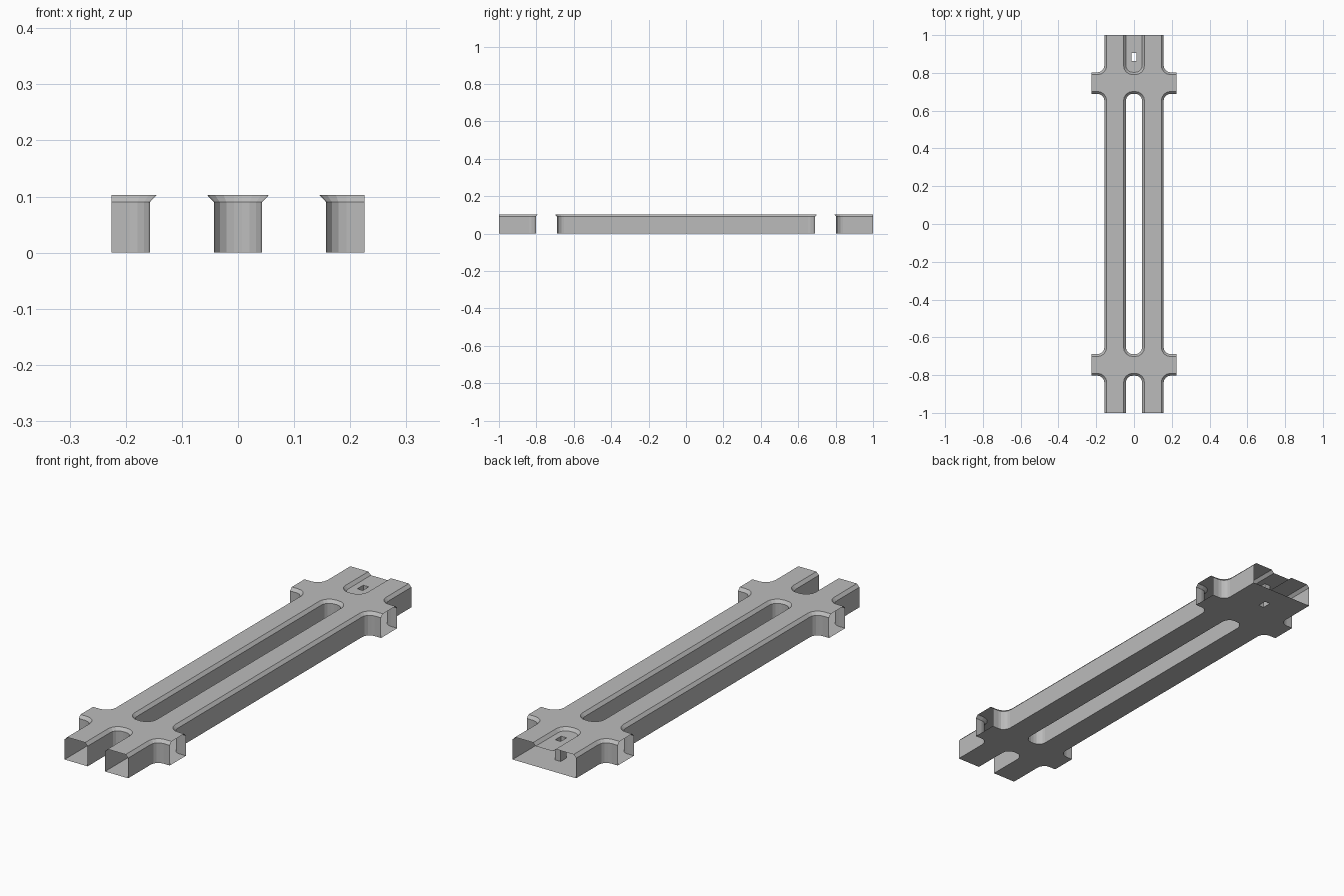
import bpy, bmesh, math

if "Cube" in bpy.data.objects:
    bpy.data.objects.remove(bpy.data.objects["Cube"])

# Key dimensions
BEAM_IN, BEAM_OUT = 0.043, 0.157      # beam walls in x
ARM_IN, ARM_OUT = 0.689, 0.803        # cross arm walls in y
END_X, END_Y = 0.225, 1.0
R, CH = 0.036, 0.0125                 # fillet radius, chamfer
Z_WALL, Z_TOP = 0.09, 0.103
SEG = 4

grey = bpy.data.materials.new("light_grey")
grey.diffuse_color = (0.5, 0.5, 0.5, 1)
grey.use_nodes = True
grey.node_tree.nodes["Principled BSDF"].inputs["Base Color"].default_value = grey.diffuse_color


def arc(cx, cy, a0, a1, d):
    out = []
    for i in range(SEG + 1):
        a = math.radians(a0 + (a1 - a0) * i / SEG)
        out.append((cx + (R + d) * math.cos(a), cy + (R + d) * math.sin(a)))
    return out


def mirror(path, sx, sy):
    return [(x * sx, y * sy) for x, y in path]


def corner(d):   # beam end to cross arm, +x +y quadrant
    return ([(BEAM_OUT - d, END_Y)] + arc(BEAM_OUT + R, ARM_OUT + R, 180, 270, d)
            + [(END_X, ARM_OUT - d)])


def side(d):     # long right side, front to back
    half = arc(BEAM_OUT + R, ARM_IN - R, 180, 90, d) + [(END_X, ARM_IN + d)]
    return mirror(half, 1, -1)[::-1] + half


def notch(d):    # back end slot, +x to -x
    half = [(BEAM_IN + d, END_Y)] + arc(BEAM_IN - R, ARM_OUT + R, 360, 270, d)
    return half + mirror(half, -1, 1)[::-1]


def slot(d):     # long middle slot, clockwise
    c = arc(BEAM_IN - R, ARM_IN - R, 90, 0, d)
    return (c + mirror(c, 1, -1)[::-1] + mirror(c, -1, -1) + mirror(c, -1, 1)[::-1])


def paths(d):    # outer outline, counter-clockwise; index 3 is the back notch
    c, s, n = corner(d), side(d), notch(d)
    return [mirror(c, 1, -1), s, c[::-1], n,
            mirror(c, -1, 1), mirror(s, -1, 1)[::-1],
            mirror(c, -1, -1)[::-1], mirror(n, -1, -1)]


def fill(bm, loops, up):
    edges = []
    for vs in loops:
        for a, b in zip(vs, vs[1:] + vs[:1]):
            edges.append(bm.edges.get((a, b)) or bm.edges.new((a, b)))
    res = bmesh.ops.triangle_fill(bm, edges=edges, use_beauty=True, normal=(0, 0, up))
    for f in res["geom"]:
        if isinstance(f, bmesh.types.BMFace):
            f.normal_update()
            if f.normal.z * up < 0:
                f.normal_flip()


def strip(bm, low, high, closed=False):
    n = len(low)
    for i in range(n if closed else n - 1):
        j = (i + 1) % n
        bm.faces.new((low[i], low[j], high[j], high[i]))


def ring(bm, pts, z):
    return [bm.verts.new((x, y, z)) for x, y in pts]


def finish(bm, name):
    me = bpy.data.meshes.new(name)
    bm.to_mesh(me)
    bm.free()
    me.materials.append(grey)
    ob = bpy.data.objects.new(name, me)
    bpy.context.collection.objects.link(ob)


# Hollow frame: open beam and arm ends, chamfered top rims
bm = bmesh.new()
bottom, top = [], []
for i, (wall, rim) in enumerate(zip(paths(0), paths(CH))):
    lo, mid, hi = ring(bm, wall, 0), ring(bm, wall, Z_WALL), ring(bm, rim, Z_TOP)
    if i != 3:                        # back notch stays open under its channel
        strip(bm, lo, mid)
    strip(bm, mid, hi)
    bottom += lo
    top += hi
lo, mid, hi = ring(bm, slot(0), 0), ring(bm, slot(0), Z_WALL), ring(bm, slot(CH), Z_TOP)
strip(bm, lo, mid, True)
strip(bm, mid, hi, True)
fill(bm, [bottom, lo], -1)
fill(bm, [top, hi], 1)
bmesh.ops.delete(bm, geom=[v for v in bm.verts if not v.link_faces], context='VERTS')
finish(bm, "hollow_frame")

# Recessed channel at the back with a small square shaft through it
bm = bmesh.new()
hole = [(-0.0135, 0.862), (-0.0135, 0.904), (0.0135, 0.904), (0.0135, 0.862)]
h0, h1 = ring(bm, hole, 0), ring(bm, hole, Z_WALL)
strip(bm, h0, h1, True)
fill(bm, [ring(bm, notch(0), 0), h0], -1)
fill(bm, [ring(bm, notch(0), Z_WALL), h1], 1)
finish(bm, "recessed_channel")
